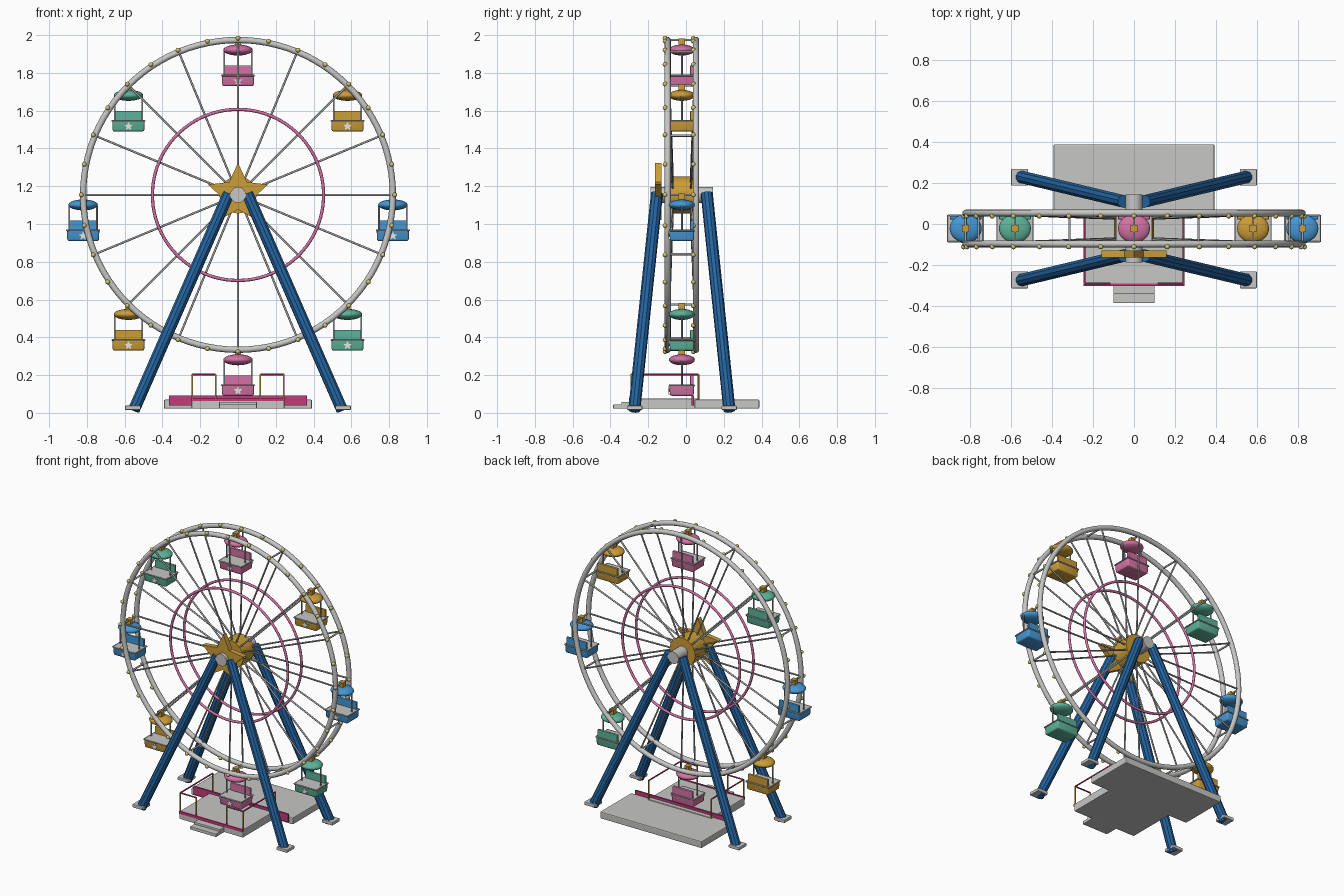
import bpy, bmesh, math
from mathutils import Vector, Matrix

if "Cube" in bpy.data.objects:
    bpy.data.objects.remove(bpy.data.objects["Cube"])

CY, CZ, R = -0.022, 1.154, 0.820      # wheel centre and rim radius


def mat(name, r, g, b):
    m = bpy.data.materials.new(name)
    m.diffuse_color = (r, g, b, 1)
    m.use_nodes = True
    m.node_tree.nodes["Principled BSDF"].inputs["Base Color"].default_value = m.diffuse_color
    return m


STEEL = mat("steel grey", 0.57, 0.57, 0.56)
DARK = mat("spoke grey", 0.40, 0.405, 0.41)
NAVY = mat("leg blue", 0.018, 0.13, 0.36)
BLUE = mat("cabin blue", 0.06, 0.31, 0.66)
TEAL = mat("cabin green", 0.11, 0.45, 0.32)
GOLD = mat("gold", 0.60, 0.34, 0.04)
PINK = mat("cabin pink", 0.66, 0.17, 0.37)
MAGENTA = mat("platform magenta", 0.53, 0.045, 0.19)
BULB = mat("bulb yellow", 0.64, 0.56, 0.18)
PALE = mat("pale white", 0.80, 0.80, 0.76)


def finish(name, bm, material, smooth=False):
    bmesh.ops.recalc_face_normals(bm, faces=bm.faces)
    me = bpy.data.meshes.new(name)
    bm.to_mesh(me)
    bm.free()
    me.materials.append(material)
    ob = bpy.data.objects.new(name, me)
    bpy.context.collection.objects.link(ob)
    if smooth:
        bpy.ops.object.select_all(action='DESELECT')
        ob.select_set(True)
        bpy.context.view_layer.objects.active = ob
        bpy.ops.object.shade_smooth_by_angle(angle=math.radians(50))
    return ob


def add_rod(bm, a, b, r, n=8):
    a, b = Vector(a), Vector(b)
    d = b - a
    m = Matrix.Translation((a + b) / 2) @ d.to_track_quat('Z', 'Y').to_matrix().to_4x4()
    bmesh.ops.create_cone(bm, cap_ends=True, segments=n, radius1=r, radius2=r,
                          depth=d.length, matrix=m)


def add_box(bm, x, y, z):
    m = Matrix.Translation(((x[0] + x[1]) / 2, (y[0] + y[1]) / 2, (z[0] + z[1]) / 2)) @ \
        Matrix.Diagonal((x[1] - x[0], y[1] - y[0], z[1] - z[0], 1))
    return bmesh.ops.create_cube(bm, size=1, matrix=m)["verts"]


def add_ball(bm, c, rx, ry, rz, u=16, v=8):
    bmesh.ops.create_uvsphere(bm, u_segments=u, v_segments=v, radius=1,
                              matrix=Matrix.Translation(c) @ Matrix.Diagonal((rx, ry, rz, 1)))


def add_star(bm, x, z, y0, y1, outer, inner):
    rings = []
    for y in (y0, y1):
        rings.append([bm.verts.new((x + (inner if i % 2 else outer) * math.sin(i * math.pi / 5), y,
                                    z + (inner if i % 2 else outer) * math.cos(i * math.pi / 5)))
                      for i in range(10)])
    f, b = rings
    bm.faces.new(f)
    bm.faces.new(b[::-1])
    for i in range(10):
        j = (i + 1) % 10
        bm.faces.new((f[i], f[j], b[j], b[i]))


def rods(name, pairs, r, material, n=10, smooth=True):
    bm = bmesh.new()
    for a, b in pairs:
        add_rod(bm, a, b, r, n)
    return finish(name, bm, material, smooth)


def box(name, x, y, z, material, bevel=0.0):
    bm = bmesh.new()
    add_box(bm, x, y, z)
    if bevel:
        bmesh.ops.bevel(bm, geom=bm.edges[:], offset=bevel, segments=2, affect='EDGES', profile=0.5)
    return finish(name, bm, material)


def ring(name, y, radius, tube, material, n=96, m=12):
    bm = bmesh.new()
    loops = []
    for i in range(n):
        a = 2 * math.pi * i / n
        loops.append([bm.verts.new(((radius + tube * math.cos(t)) * math.cos(a), y + tube * math.sin(t),
                                    CZ + (radius + tube * math.cos(t)) * math.sin(a)))
                      for t in (2 * math.pi * j / m for j in range(m))])
    for i in range(n):
        p, q = loops[i], loops[(i + 1) % n]
        for j in range(m):
            k = (j + 1) % m
            bm.faces.new((p[j], q[j], q[k], p[k]))
    return finish(name, bm, material, True)


def on_wheel(angle, radius, y):
    return (radius * math.cos(angle), y, CZ + radius * math.sin(angle))


# Wheel: rims, inner rings, spokes, cross bars, bulbs
angles = [i * math.pi / 8 for i in range(16)]
for label, s in (("front", -1), ("back", 1)):
    y = CY + s * 0.075
    ring(label + "_rim", y, R, 0.0165, STEEL)
    ring(label + "_inner_ring", y, 0.453, 0.0085, PINK)
    rods(label + "_spokes", [(on_wheel(a, 0.09, CY + s * 0.048), on_wheel(a, R, y)) for a in angles],
         0.0055, DARK)
    bulbs = bmesh.new()
    for i in range(32):
        add_ball(bulbs, on_wheel(i * math.pi / 16, R + 0.010, y - 0.014), 0.0125, 0.0125, 0.0125, 12, 8)
    finish(label + "_bulbs", bulbs, BULB, True)
rods("cross_bars", [(on_wheel(a, R, CY - 0.075), on_wheel(a, R, CY + 0.075)) for a in angles], 0.006, DARK)

# Hub, axle and star
rods("hub_drum", [((0, CY - 0.062, CZ), (0, CY + 0.062, CZ))], 0.098, GOLD, 32)
rods("axle", [((0, CY - 0.165, CZ), (0, CY + 0.165, CZ))], 0.042, STEEL, 16)
bm = bmesh.new()
add_star(bm, 0, CZ + 0.003, -0.164, -0.13, 0.167, 0.08)
finish("hub_star", bm, GOLD)

# Legs and foot plates
for sx in (-1, 1):
    for sy in (-1, 1):
        rods("leg", [((sx * 0.05, CY + sy * 0.132, 1.16), (sx * 0.552, CY + sy * 0.252, 0.0135))],
             0.032, NAVY, 10, False)
        fx, fy = sx * 0.557, CY + sy * 0.25
        box("foot_plate", (fx - 0.041, fx + 0.041), (fy - 0.041, fy + 0.041), (0.016, 0.038), STEEL, 0.004)


def cabin(px, pz, colour):
    # Pivot block and canopy
    box("cabin_pivot", (px - 0.017, px + 0.017), (CY - 0.017, CY + 0.017), (pz - 0.030, pz + 0.008), GOLD)
    b = bmesh.new()
    add_ball(b, (px, CY, pz - 0.053), 0.078, 0.069, 0.029, 28, 12)
    finish("cabin_canopy", b, colour, True)
    # Hanger posts and the rail around the tub
    z = pz - 0.188
    rods("cabin_posts", [((px + s * 0.073, CY, pz - 0.055), (px + s * 0.073, CY, z)) for s in (-1, 1)],
         0.005, DARK)
    c = [(px + u * 0.086, CY + v * 0.065, z) for u, v in ((-1, -1), (1, -1), (1, 1), (-1, 1))]
    rods("cabin_rail", [(c[i], c[(i + 1) % 4]) for i in range(4)], 0.0045, DARK)
    # Tapered tub, pale seat and backrest
    b = bmesh.new()
    for v in add_box(b, (px - 0.086, px + 0.086), (CY - 0.066, CY + 0.066), (pz - 0.244, pz - 0.19)):
        if v.co.z < pz - 0.22:
            v.co.x = px + (v.co.x - px) * 0.97
            v.co.y = CY + (v.co.y - CY) * 0.95
    low = [e for e in b.edges if min(v.co.z for v in e.verts) < pz - 0.22]
    bmesh.ops.bevel(b, geom=low, offset=0.010, segments=3, affect='EDGES', profile=0.5)
    finish("cabin_tub", b, colour, True)
    box("cabin_seat", (px - 0.084, px + 0.084), (CY - 0.063, CY + 0.063), (pz - 0.192, pz - 0.185), STEEL)
    box("cabin_backrest", (px - 0.077, px + 0.077), (CY + 0.044, CY + 0.062), (pz - 0.19, pz - 0.135),
        colour, 0.004)
    # Star plate on the tub front
    b = bmesh.new()
    add_star(b, px, pz - 0.217, CY - 0.070, CY - 0.062, 0.025, 0.011)
    finish("cabin_star", b, PALE)


for i in range(8):
    p = on_wheel(i * math.pi / 4, R, CY)
    cabin(p[0], p[2], (BLUE, GOLD, PINK, TEAL)[i % 4])

# Platform, trims and steps
box("back_slab", (-0.392, 0.392), (0.045, 0.388), (0.022, 0.07), STEEL, 0.006)
box("front_deck", (-0.245, 0.245), (-0.295, 0.07), (0.022, 0.076), STEEL, 0.004)
box("back_band", (-0.365, 0.365), (0.030, 0.043), (0.038, 0.093), MAGENTA)
box("front_trim", (-0.245, 0.245), (-0.302, -0.29), (0.062, 0.08), MAGENTA)
box("upper_step", (-0.1, 0.1), (-0.342, -0.29), (0.022, 0.058), STEEL, 0.003)
box("lower_step", (-0.1, 0.1), (-0.386, -0.335), (0.022, 0.044), STEEL, 0.003)

# Railings
F, B, T = -0.29, 0.066, 0.203
for s in (-1, 1):
    outer, inner = s * 0.242, s * 0.118
    rods("railing_posts", [((x, y, 0.07), (x, y, T)) for x, y in ((outer, F), (inner, F), (outer, B))],
         0.005, GOLD)
    rods("railing_top", [((outer, F, T), (inner, F, T)), ((outer, F, T), (outer, B, T))], 0.0048, MAGENTA)
